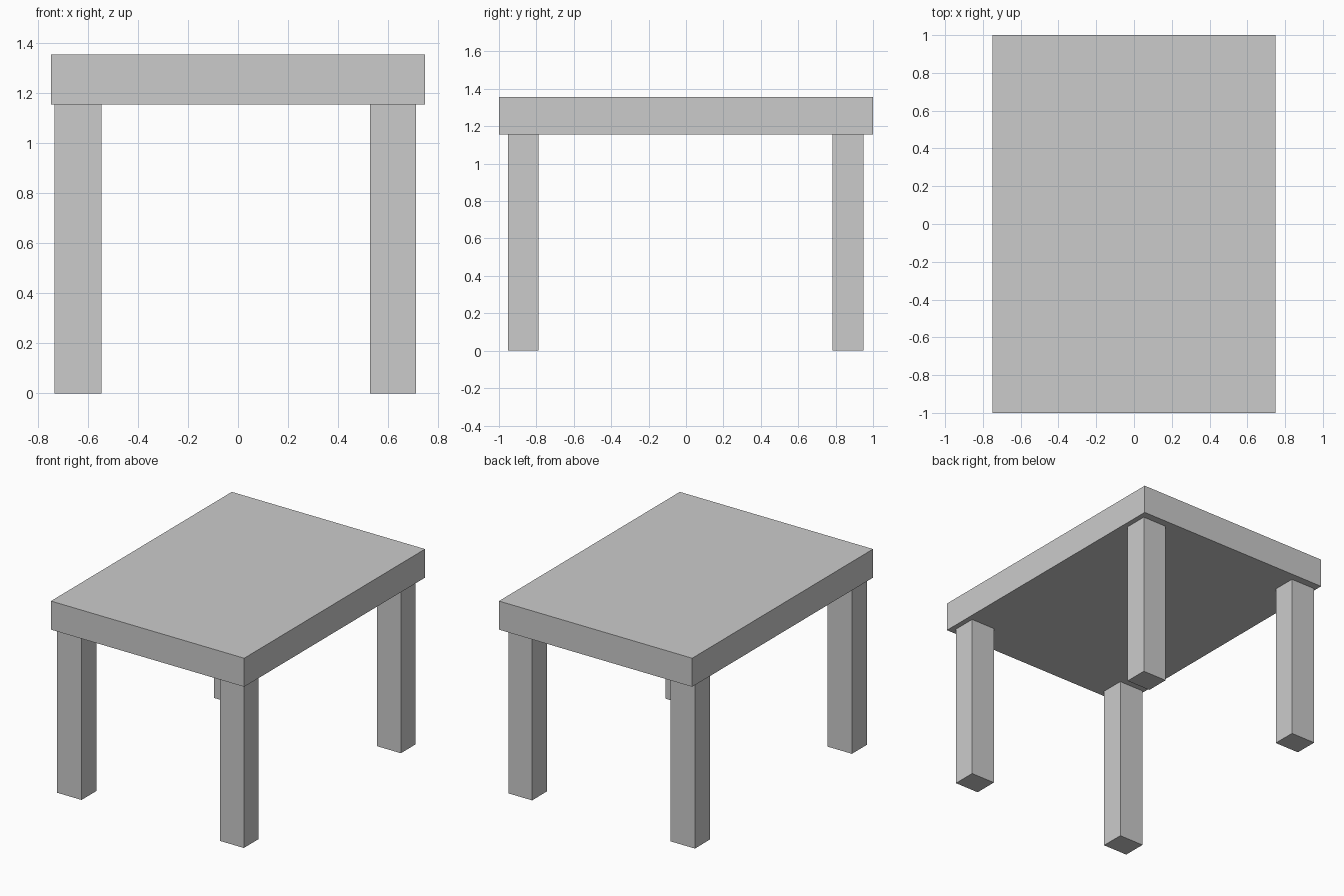
import bpy

if "Cube" in bpy.data.objects:
    bpy.data.objects.remove(bpy.data.objects["Cube"])

def box(name, x, y, z):
    """Axis-aligned box from (min, max) ranges."""
    bpy.ops.mesh.primitive_cube_add(size=1, location=[(a + b) / 2 for a, b in (x, y, z)])
    ob = bpy.context.object
    ob.name = name
    ob.scale = [b - a for a, b in (x, y, z)]
    bpy.ops.object.transform_apply(location=False, rotation=False, scale=True)
    return ob

TOP_Z, UNDERSIDE_Z = 1.356, 1.156

# Thick slab top
box("tabletop", (-0.748, 0.748), (-1, 1), (UNDERSIDE_Z, TOP_Z))

# Four square-cut legs, slightly off centre under the top
leg_x = {"left": (-0.733, -0.545), "right": (0.528, 0.712)}
leg_y = {"front": (-0.952, -0.788), "back": (0.784, 0.948)}
for depth, y in leg_y.items():
    for side, x in leg_x.items():
        box(f"{depth}_{side}_leg", x, y, (0, UNDERSIDE_Z))
